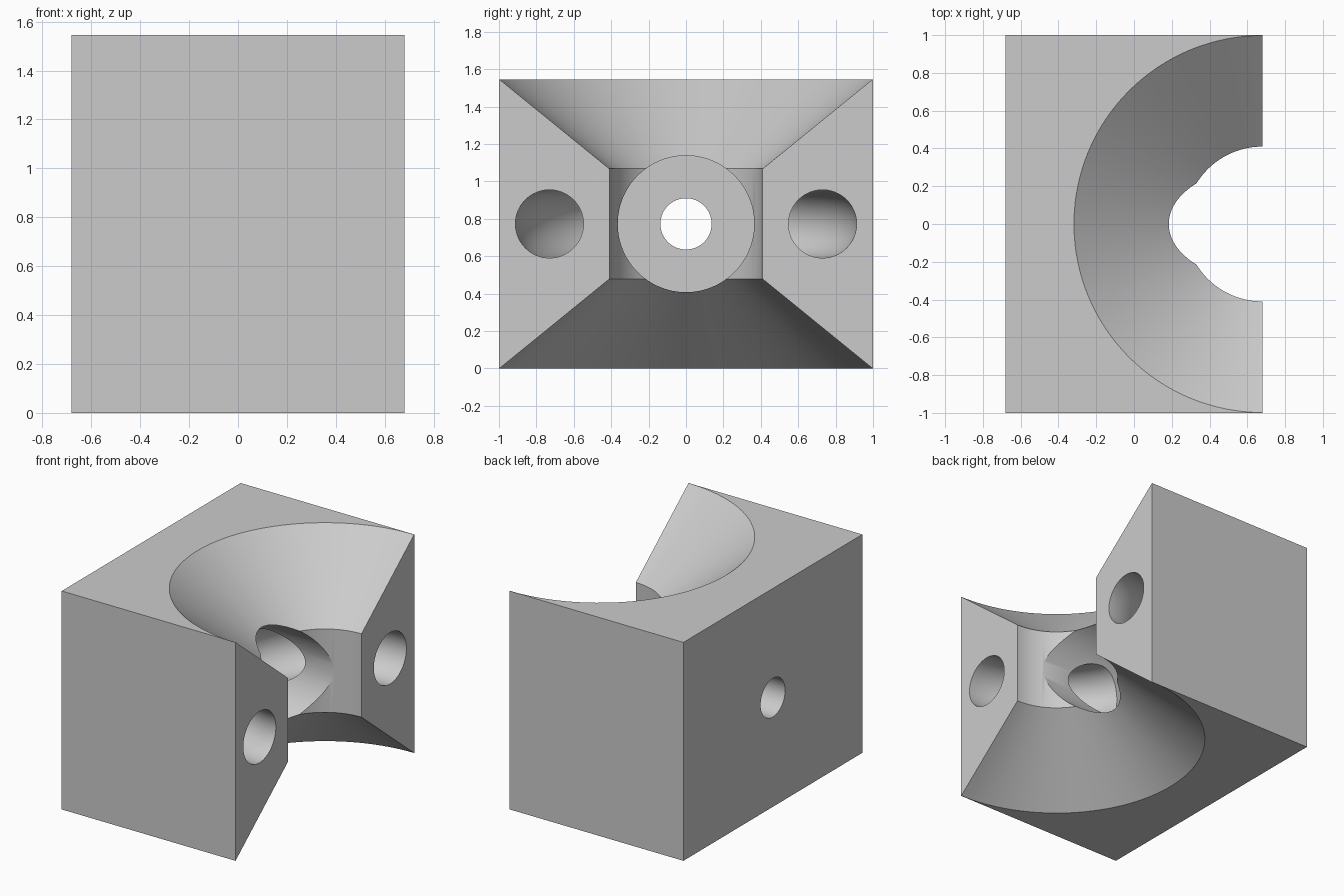
import bpy, bmesh
from math import sin, cos, tau, radians
from mathutils import Matrix, Vector

cube = bpy.data.objects.get("Cube")
if cube:
    bpy.data.objects.remove(cube, do_unlink=True)

HALF_X, HALF_Y, HEIGHT = 0.68, 1.0, 1.546
MID = HEIGHT / 2

grey = bpy.data.materials.new("plain_grey")
grey.use_nodes = True
colour = (0.6, 0.6, 0.6, 1)
grey.diffuse_color = colour
grey.node_tree.nodes["Principled BSDF"].inputs["Base Color"].default_value = colour


def make_object(name, bm):
    bmesh.ops.recalc_face_normals(bm, faces=bm.faces)
    mesh = bpy.data.meshes.new(name)
    bm.to_mesh(mesh)
    bm.free()
    mesh.materials.append(grey)
    obj = bpy.data.objects.new(name, mesh)
    bpy.context.collection.objects.link(obj)
    return obj


def lathe(name, profile, matrix, steps=128):
    """Revolve a closed (radius, height) outline about z, then place it."""
    bm = bmesh.new()
    verts = [bm.verts.new((r, 0, z)) for r, z in profile]
    edges = [bm.edges.new((v, verts[i - 1])) for i, v in enumerate(verts)
             if v.co.x + verts[i - 1].co.x > 0]
    bmesh.ops.spin(bm, geom=verts + edges, cent=(0, 0, 0), axis=(0, 0, 1),
                   angle=tau, steps=steps, use_merge=True)
    bmesh.ops.remove_doubles(bm, verts=bm.verts, dist=1e-5)
    bm.transform(matrix)
    return make_object(name, bm)


# Solid block
bm = bmesh.new()
bmesh.ops.create_cube(bm, size=1)
bm.transform(Matrix.Translation((0, 0, MID))
             @ Matrix.Diagonal((2 * HALF_X, 2 * HALF_Y, HEIGHT, 1)))
block = make_object("clamp_block", bm)

# Waisted opening: short cylinder flaring into a cone above and below
face_centre = Matrix.Translation((HALF_X, 0, MID))
waist_r, waist_h, rim_r = 0.41, 0.295, 0.998
over = 1.1
flare_r = waist_r + (rim_r - waist_r) * over
flare_h = waist_h + (MID - waist_h) * over
opening = lathe("opening_cutter", [
    (0, -flare_h), (flare_r, -flare_h), (waist_r, -waist_h),
    (waist_r, waist_h), (flare_r, flare_h), (0, flare_h)], face_centre)

# Ring-shaped tunnel that curves round behind the opening
ring_r, tube_r, sides = 0.73, 0.182, 64
tunnel = lathe("tunnel_cutter", [
    (ring_r + tube_r * cos(tau * i / sides), tube_r * sin(tau * i / sides))
    for i in range(sides)], face_centre)

# Stepped screw bore running through to the flat back
seat_x, hole_r, head_r = -0.32, 0.137, 0.365
along_x = Matrix.Translation((0, 0, MID)) @ Matrix.Rotation(radians(90), 4, "Y")
bore = lathe("bore_cutter", [
    (0, -1), (hole_r, -1), (hole_r, seat_x),
    (head_r, seat_x), (head_r, 1), (0, 1)], along_x, 96)

# Carve the block, then discard the cutters
bpy.context.view_layer.objects.active = block
for cutter in (opening, tunnel, bore):
    mod = block.modifiers.new(cutter.name, "BOOLEAN")
    mod.operation, mod.solver, mod.object = "DIFFERENCE", "EXACT", cutter
    bpy.ops.object.modifier_apply(modifier=mod.name)
    bpy.data.objects.remove(cutter, do_unlink=True)

bpy.ops.object.select_all(action="DESELECT")
block.select_set(True)
bpy.ops.object.shade_smooth_by_angle(angle=radians(30))
